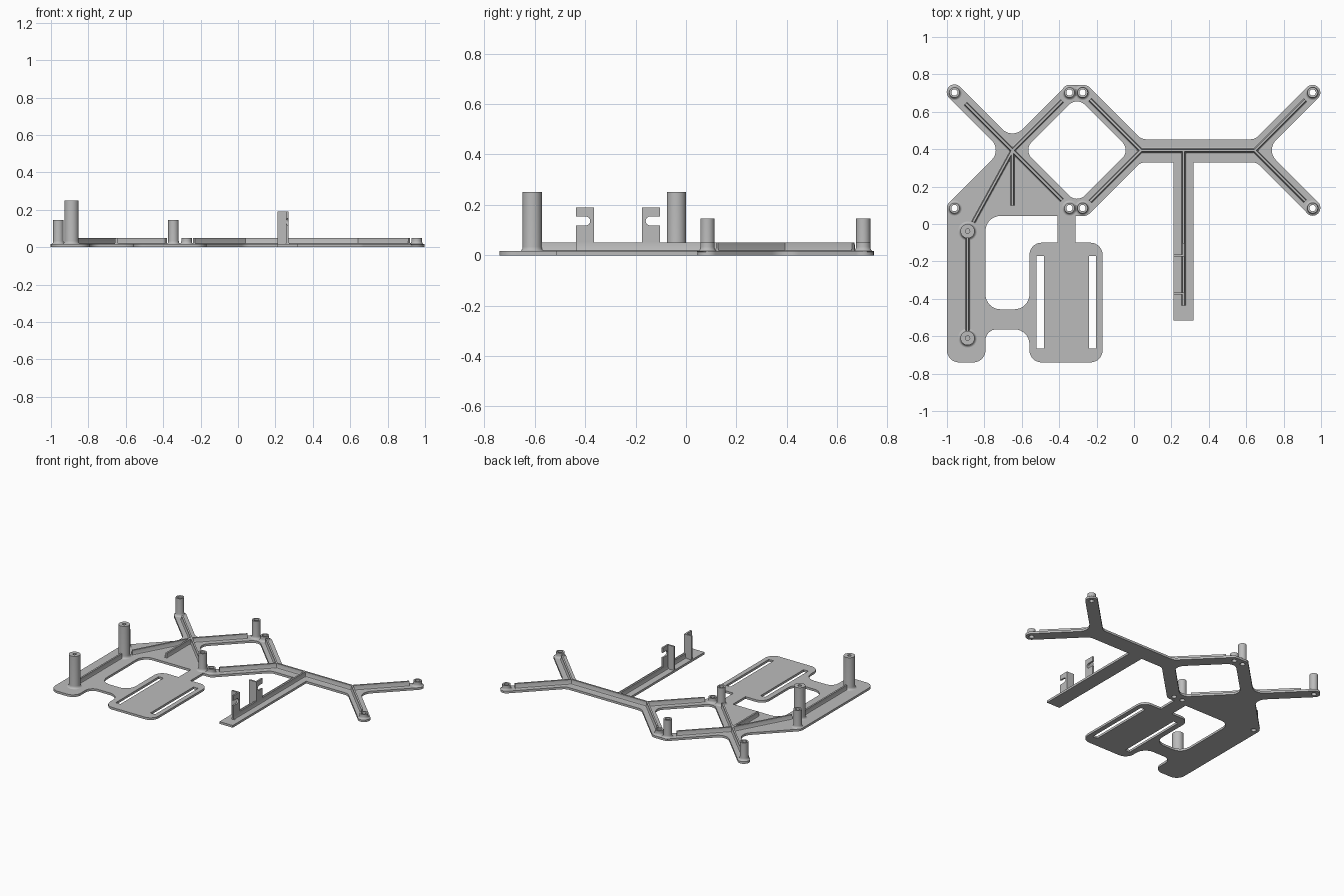
import bpy, bmesh, math
from mathutils import Vector

cube = bpy.data.objects.get("Cube")
if cube:
    bpy.data.objects.remove(cube, do_unlink=True)

grey = bpy.data.materials.new("plain grey")
grey.use_nodes = True
GREY = (0.5, 0.5, 0.5, 1)
grey.diffuse_color = GREY
grey.node_tree.nodes["Principled BSDF"].inputs["Base Color"].default_value = GREY

T = 0.016     # plate thickness
RIB = 0.05    # rib top
HOLE = 0.017  # through hole radius


def add_object(name, mesh):
    obj = bpy.data.objects.new(name, mesh)
    bpy.context.collection.objects.link(obj)
    mesh.materials.clear()
    mesh.materials.append(grey)
    bpy.ops.object.select_all(action='DESELECT')
    obj.select_set(True)
    bpy.context.view_layer.objects.active = obj
    bpy.ops.object.shade_smooth_by_angle(angle=math.radians(35))
    return obj


def mesh_from(name, bm):
    bmesh.ops.recalc_face_normals(bm, faces=bm.faces)
    mesh = bpy.data.meshes.new(name)
    bm.to_mesh(mesh)
    bm.free()
    return add_object(name, mesh)


def rounded(corners, steps=8):
    """Replace each (x, y, radius) corner by a tangent arc."""
    out = []
    for i, (x, y, r) in enumerate(corners):
        p = Vector((x, y))
        if r == 0:
            out.append(p)
            continue
        a = (Vector(corners[i - 1][:2]) - p).normalized()
        b = (Vector(corners[(i + 1) % len(corners)][:2]) - p).normalized()
        half = a.angle(b) / 2
        centre = p + (a + b).normalized() * (r / math.sin(half))
        start = p + a * (r / math.tan(half)) - centre
        end = p + b * (r / math.tan(half)) - centre
        sweep = start.angle_signed(end)
        for k in range(steps + 1):
            t = -sweep * k / steps
            c, s = math.cos(t), math.sin(t)
            out.append(centre + Vector((start.x * c - start.y * s, start.x * s + start.y * c)))
    return out


def circle(x, y, r, n=24):
    return [Vector((x + r * math.cos(math.tau * k / n), y + r * math.sin(math.tau * k / n)))
            for k in range(n)]


def plate(name, loops, thickness):
    """Flat sheet: first loop is the outline, the others are holes."""
    curve = bpy.data.curves.new(name, 'CURVE')
    curve.dimensions = '2D'
    curve.fill_mode = 'BOTH'
    curve.extrude = thickness / 2
    for loop in loops:
        spline = curve.splines.new('POLY')
        spline.points.add(len(loop) - 1)
        for point, v in zip(spline.points, loop):
            point.co = (v.x, v.y, 0, 1)
        spline.use_cyclic_u = True
    temp = bpy.data.objects.new(name + "_curve", curve)
    bpy.context.collection.objects.link(temp)
    mesh = bpy.data.meshes.new_from_object(temp.evaluated_get(bpy.context.evaluated_depsgraph_get()))
    bpy.data.objects.remove(temp, do_unlink=True)
    mesh.name = name
    bm = bmesh.new()
    bm.from_mesh(mesh)
    bmesh.ops.remove_doubles(bm, verts=bm.verts, dist=1e-5)
    bmesh.ops.recalc_face_normals(bm, faces=bm.faces)
    bm.to_mesh(mesh)
    bm.free()
    return add_object(name, mesh)


def post(name, x, y, r, top, hole, floor):
    """Turned standoff with a flared foot and a bore down to floor."""
    flare = [(r + 0.013 * (1 - math.sin(a)), T + 0.018 * (1 - math.cos(a)))
             for a in (math.pi / 2 * k / 5 for k in range(6))]
    profile = [(hole, floor)] + [(r + 0.013, T - 0.002)] + flare + [(r, top), (hole, top), (hole, floor)]
    if floor > T:
        profile = [(0, T - 0.002)] + profile[1:] + [(0, floor)]
    bm = bmesh.new()
    verts = [bm.verts.new((x + px, y, pz)) for px, pz in profile]
    edges = [bm.edges.new(pair) for pair in zip(verts, verts[1:])]
    bmesh.ops.spin(bm, geom=verts + edges, cent=(x, y, 0), axis=(0, 0, 1),
                   angle=math.tau, steps=32, use_duplicate=False)
    bmesh.ops.remove_doubles(bm, verts=bm.verts, dist=1e-5)
    return mesh_from(name, bm)


def rib(name, start, end):
    """Straight stiffener with a filleted foot."""
    a, b = Vector((*start, 0)), Vector((*end, 0))
    side = (b - a).normalized().cross(Vector((0, 0, 1)))
    half = [(0.015, T - 0.002), (0.015, T), (0.010, T + 0.003), (0.007, T + 0.010), (0.006, RIB)]
    section = half + [(-w, z) for w, z in reversed(half)]
    bm = bmesh.new()
    ends = [[bm.verts.new(p + side * w + Vector((0, 0, z))) for w, z in section] for p in (a, b)]
    for i in range(len(section)):
        j = (i + 1) % len(section)
        bm.faces.new((ends[0][i], ends[0][j], ends[1][j], ends[1][i]))
    for ring in ends:
        bm.faces.new(ring)
    return mesh_from(name, bm)


def box(name, lo, hi):
    bm = bmesh.new()
    bmesh.ops.create_cube(bm, size=1)
    for v in bm.verts:
        v.co = [(l + h) / 2 + c * (h - l) for l, h, c in zip(lo, hi, v.co)]
    return mesh_from(name, bm)


# Base plate outline, counterclockwise from the front left foot
outline = rounded([
    (-1, -0.74, 0.065), (-0.794, -0.74, 0.065), (-0.794, -0.563, 0.06), (-0.559, -0.563, 0.08),
    (-0.559, -0.74, 0.065), (-0.168, -0.74, 0.065), (-0.168, -0.1, 0.065), (-0.313, -0.1, 0),
    (-0.313, 0.043, 0), (-0.25, 0.043, 0.05), (0.037, 0.33, 0.06),
    (0.211, 0.33, 0), (0.211, -0.515, 0), (0.318, -0.515, 0), (0.318, 0.33, 0),
    (0.655, 0.33, 0.06), (0.955, 0.03, 0.04), (1.013, 0.088, 0.04), (0.706, 0.395, 0.075),
    (1.013, 0.702, 0.04), (0.955, 0.76, 0.04), (0.648, 0.453, 0.06), (0.04, 0.453, 0.06),
    (-0.25, 0.743, 0.05), (-0.36, 0.743, 0.05), (-0.65, 0.453, 0.075),
    (-0.96, 0.763, 0.04), (-1.018, 0.705, 0.04), (-0.708, 0.395, 0.075), (-1, 0.103, 0.06)])
window = rounded([
    (-0.794, 0.043, 0.08), (-0.409, 0.043, 0), (-0.409, -0.1, 0), (-0.559, -0.1, 0.065),
    (-0.559, -0.456, 0.08), (-0.794, -0.456, 0.08)])
diamond = rounded([(-0.59, 0.395, 0.06), (-0.305, 0.68, 0.06), (-0.02, 0.395, 0.06), (-0.305, 0.11, 0.06)])
slots = [rounded([(x, -0.665, 0), (x + 0.038, -0.665, 0), (x + 0.038, -0.17, 0), (x, -0.17, 0)])
         for x in (-0.52, -0.24)]
rows = (0.085, 0.703)
holes = [circle(x, y, HOLE) for x in (-0.96, -0.345, -0.275, 0.955) for y in rows]
plate("base_plate", [outline, window, diamond] + slots + holes, T).location.z = T / 2

# Standoffs
for side, y in zip(("front", "back"), rows):
    for place, x, top in (("outer_left", -0.96, 0.145), ("inner_left", -0.345, 0.145),
                          ("inner_right", -0.275, RIB), ("outer_right", 0.955, RIB)):
        post(f"{side}_{place}_standoff", x, y, 0.028, top, HOLE, 0.001)
for side, y in (("front", -0.61), ("back", -0.038)):
    post(f"{side}_tall_post", -0.89, y, 0.038, 0.25, 0.012, 0.1)

# Stiffening ribs
hub_a, hub_b, hub_c = (-0.65, 0.393), (0.037, 0.393), (0.645, 0.393)
for name, start, end in (
        ("cross", (-0.9, 0.643), (-0.385, 0.128)), ("back_cross", hub_a, (-0.385, 0.658)),
        ("long_brace", hub_a, (-0.86, 0.01)), ("short_brace", hub_a, (-0.65, 0.1)),
        ("post", (-0.89, -0.07), (-0.89, -0.58)), ("spine", hub_b, hub_c),
        ("middle_back", hub_b, (-0.235, 0.665)), ("middle_front", hub_b, (-0.235, 0.121)),
        ("right_back", hub_c, (0.915, 0.663)), ("right_front", hub_c, (0.915, 0.123)),
        ("branch", (0.265, 0.393), (0.265, -0.435))):
    rib(name + "_rib", start, end)

# Two mirrored slotted clips on the branch, each with a cross wall
for side, mid, s in (("front", -0.27, -1), ("back", -0.27, 1)):
    shape = [(0.095, 0.01), (0.167, 0.01), (0.167, 0.118)]
    arc = [(0.128 - 0.018 * math.sin(a), 0.136 - 0.018 * math.cos(a))
           for a in (math.pi * k / 8 for k in range(9))]
    shape += arc + [(0.167, 0.154), (0.167, 0.19), (0.095, 0.19)]
    bm = bmesh.new()
    face = bm.faces.new([bm.verts.new((0.259, mid + s * y, z)) for y, z in shape])
    moved = bmesh.ops.extrude_face_region(bm, geom=[face], use_keep_orig=True)["geom"]
    bmesh.ops.translate(bm, verts=[g for g in moved if isinstance(g, bmesh.types.BMVert)], vec=(0.012, 0, 0))
    mesh_from(side + "_clip", bm)
    ys = sorted((mid + s * 0.095, mid + s * 0.107))
    box(side + "_clip_wall", (0.211, ys[0], 0.01), (0.26, ys[1], 0.19))
